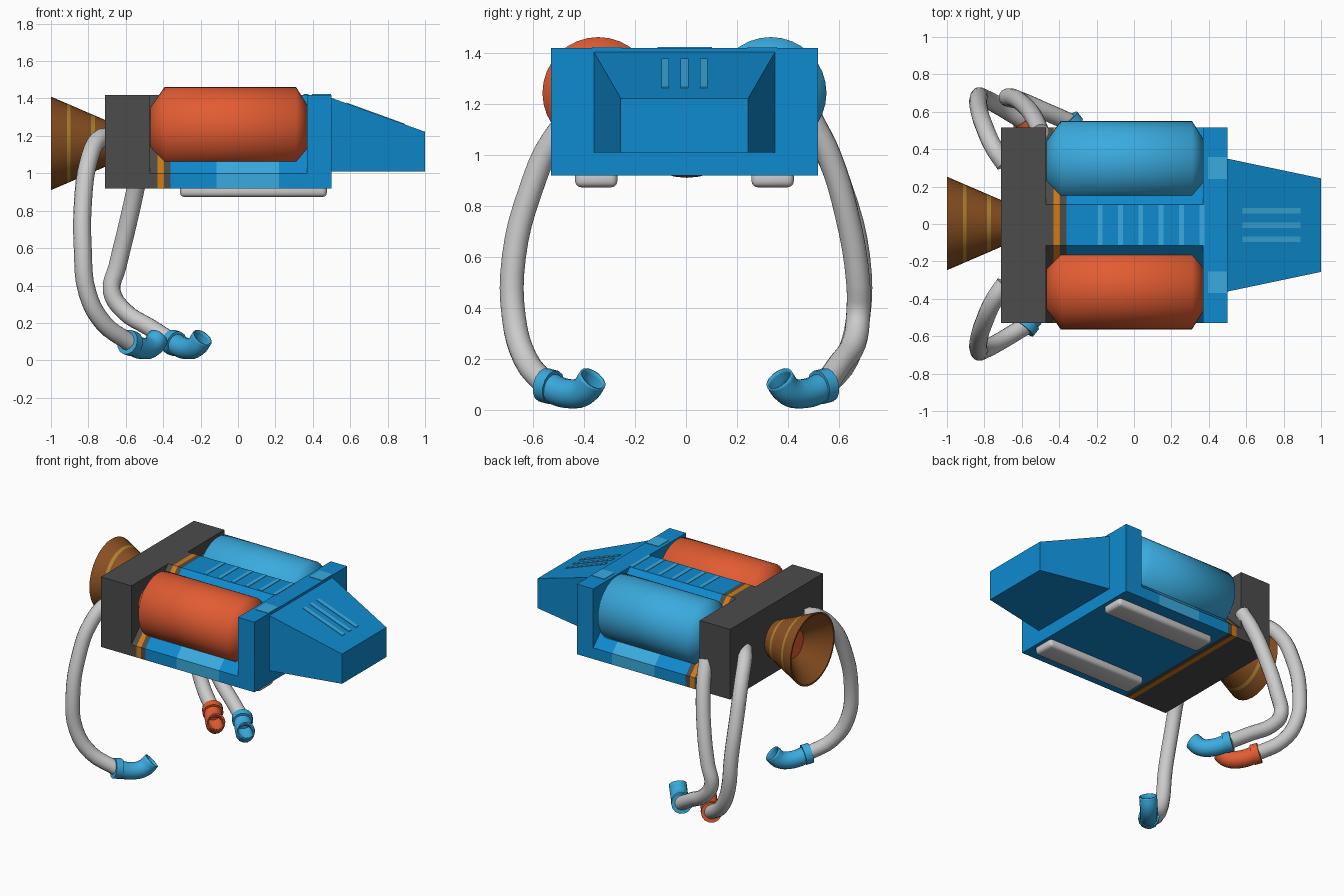
import bpy, bmesh, math
from mathutils import Vector

if "Cube" in bpy.data.objects:
    bpy.data.objects.remove(bpy.data.objects["Cube"])


def lin(h):
    out = []
    for i in (0, 2, 4):
        c = int(h[i:i + 2], 16) / 255
        out.append(c / 12.92 if c <= 0.04045 else ((c + 0.055) / 1.055) ** 2.4)
    return (*out, 1)


def material(name, h):
    m = bpy.data.materials.new(name)
    m.diffuse_color = lin(h)
    m.use_nodes = True
    m.node_tree.nodes["Principled BSDF"].inputs["Base Color"].default_value = m.diffuse_color
    return m


BLUE = material("body blue", "0F8BD0")
SKY = material("light blue", "3AABDF")
RED = material("orange red", "E25C32")
DARK = material("dark grey", "4C4C4C")
BROWN = material("nozzle brown", "8A5022")
GOLD = material("gold", "B0842F")
ORANGE = material("orange", "D27A12")
GREY = material("hose grey", "CBCBCB")

YC = -0.006      # centre line of the hull
HW = 0.523       # hull half width


def finish(name, bm, mats, smooth=None):
    bmesh.ops.recalc_face_normals(bm, faces=bm.faces)
    me = bpy.data.meshes.new(name)
    bm.to_mesh(me)
    bm.free()
    for m in mats:
        me.materials.append(m)
    ob = bpy.data.objects.new(name, me)
    bpy.context.collection.objects.link(ob)
    if smooth:
        smooth_by(ob, smooth)
    return ob


def smooth_by(ob, deg):
    bpy.ops.object.select_all(action='DESELECT')
    ob.select_set(True)
    bpy.context.view_layer.objects.active = ob
    bpy.ops.object.shade_smooth_by_angle(angle=math.radians(deg))


def box(name, x, y, z, mat, bevel=0):
    bm = bmesh.new()
    bmesh.ops.create_cube(bm, size=1)
    for v in bm.verts:
        v.co = [r[0] + (c + 0.5) * (r[1] - r[0]) for c, r in zip(v.co, (x, y, z))]
    if bevel:
        bmesh.ops.bevel(bm, geom=bm.edges[:], offset=bevel, segments=3, profile=0.5, affect='EDGES')
    return finish(name, bm, [mat], 40 if bevel else None)


def lathe(name, profile, y, z, mats, idx=None, n=32, smooth=40):
    """Revolve (x, r) points round an x axis; idx gives one material per band."""
    bm = bmesh.new()
    rings = [[bm.verts.new((x, y + r * math.cos(2 * math.pi * k / n), z + r * math.sin(2 * math.pi * k / n)))
              for k in range(n)] for x, r in profile]
    for i in range(len(rings) - 1):
        for k in range(n):
            j = (k + 1) % n
            f = bm.faces.new((rings[i][k], rings[i][j], rings[i + 1][j], rings[i + 1][k]))
            f.material_index = idx[i] if idx else 0
    bmesh.ops.remove_doubles(bm, verts=bm.verts, dist=1e-4)
    return finish(name, bm, mats, smooth)


def tube(name, pts, r, mat, res=4, caps=True, wall=0):
    cu = bpy.data.curves.new(name, 'CURVE')
    cu.dimensions = '3D'
    cu.bevel_depth, cu.bevel_resolution, cu.use_fill_caps = r, 5, caps
    cu.resolution_u = res
    sp = cu.splines.new('BEZIER')
    sp.bezier_points.add(len(pts) - 1)
    for b, p in zip(sp.bezier_points, pts):
        b.co = p
        b.handle_left_type = b.handle_right_type = 'AUTO'
    cu.materials.append(mat)
    ob = bpy.data.objects.new(name, cu)
    bpy.context.collection.objects.link(ob)
    bpy.ops.object.select_all(action='DESELECT')
    ob.select_set(True)
    bpy.context.view_layer.objects.active = ob
    bpy.ops.object.convert(target='MESH')
    ob = bpy.context.view_layer.objects.active
    smooth_by(ob, 45)
    if wall:
        s = ob.modifiers.new("wall", 'SOLIDIFY')
        s.thickness, s.offset = wall, -1
    return ob


# Hull between the two end blocks: tank beds slope at 45 degrees from a spine
half = [(HW, 0.92), (HW, 1.0), (0.32, 1.205), (0.11, 1.42)]
section = half + [(-y, z) for y, z in reversed(half)]
xs = [-0.47, -0.43, -0.395, -0.36, -0.115, 0.22, 0.37]
bands = [1, 2, 1, 0, 3, 0]
bm = bmesh.new()
rings = [[bm.verts.new((x, y + YC, z)) for y, z in section] for x in xs]
for i, band in enumerate(bands):
    for k in range(8):
        j = (k + 1) % 8
        f = bm.faces.new((rings[i][k], rings[i][j], rings[i + 1][j], rings[i + 1][k]))
        # the light patch covers only the sides and lower slopes
        f.material_index = 0 if band == 3 and k not in (0, 1, 5, 6) else band
finish("hull_middle", bm, [BLUE, DARK, ORANGE, SKY])

# End blocks
box("rear_block", (-0.71, -0.47), (YC - HW, YC + HW), (0.92, 1.42), DARK)
box("front_block", (0.37, 0.50), (YC - HW, YC + HW), (0.92, 1.42), BLUE)

# Tapered nose
nose = box("nose", (0.5, 1.0), (YC - 0.355, YC + 0.355), (1.01, 1.403), BLUE)
for v in nose.data.vertices:
    if v.co.x > 0.9:
        v.co.y = YC + math.copysign(0.25, v.co.y - YC)
        if v.co.z > 1.2:
            v.co.z = 1.222

# Painted bars on the nose top
for i in (-1, 0, 1):
    bar = box("nose_bar", (0.58, 0.89), (YC + i * 0.076 - 0.015, YC + i * 0.076 + 0.015), (0, 0.005), SKY)
    for v in bar.data.vertices:
        v.co.z += 1.402 - (v.co.x - 0.5) * 0.362

# Painted stripes on the spine and patches on the front block
for i in range(6):
    x = -0.182 + i * 0.109
    box("spine_stripe", (x - 0.013, x + 0.013), (YC - 0.105, YC + 0.108), (1.418, 1.423), SKY)
for s in (-1, 1):
    c = YC + s * 0.305
    box("block_patch", (0.395, 0.498), (c - 0.058, c + 0.058), (1.418, 1.423), SKY)

# Tanks lying in the beds
for name, s, mat in (("front_tank", -1, RED), ("back_tank", 1, SKY)):
    lathe(name, [(-0.469, 0), (-0.469, 0.11), (-0.392, 0.219), (0.31, 0.219), (0.372, 0.12), (0.372, 0)],
          YC + s * 0.338, 1.243, [mat], smooth=60)

# Skids under the hull
for s in (-1, 1):
    c = YC + s * 0.346
    box("skid", (-0.31, 0.475), (c - 0.083, c + 0.083), (0.873, 0.94), GREY, 0.024)


# Rear nozzle with painted rings and a glowing core
def cone(x):
    return x, 0.125 + 0.125 * (-0.71 - x) / 0.29


lathe("nozzle", [cone(x) for x in (-0.70, -0.765, -0.785, -0.895, -0.915, -1.0)]
      + [(-1.0, 0.238), (-0.86, 0.097), (-0.86, 0)], 0.003, 1.16, [BROWN, GOLD, RED],
      [0, 1, 0, 1, 0, 0, 0, 2])


# Hoses, each ending in a collar and an open elbow
def foot(dx, s, mat):
    def at(pts):
        return [Vector((x + dx, s * y, z)) for x, y, z in pts]
    tube("hose_collar", at([(-0.592, 0.558, 0.098), (-0.562, 0.52, 0.088)]), 0.068, mat, 1)
    tube("hose_elbow", at([(-0.585, 0.55, 0.095), (-0.515, 0.465, 0.064), (-0.46, 0.40, 0.075),
                           (-0.425, 0.365, 0.122)]), 0.058, mat, 5, False, 0.007)


rear_path = [(-0.69, 0.32, 1.20), (-0.745, 0.40, 1.18), (-0.80, 0.52, 1.06), (-0.828, 0.61, 0.86),
             (-0.83, 0.675, 0.60), (-0.805, 0.675, 0.36), (-0.72, 0.63, 0.20), (-0.58, 0.545, 0.095)]
side_path = [(-0.50, 0.49, 1.14), (-0.53, 0.56, 1.00), (-0.58, 0.63, 0.77), (-0.645, 0.675, 0.50),
             (-0.675, 0.675, 0.37), (-0.61, 0.66, 0.265), (-0.47, 0.60, 0.175), (-0.345, 0.545, 0.095)]
for name, path, dx, s, mat in (("front_hose", rear_path, 0, -1, SKY),
                               ("back_hose", rear_path, 0, 1, RED),
                               ("side_hose", side_path, 0.235, 1, SKY)):
    tube(name, [(x, s * y, z) for x, y, z in path], 0.048, GREY)
    foot(dx, s, mat)
